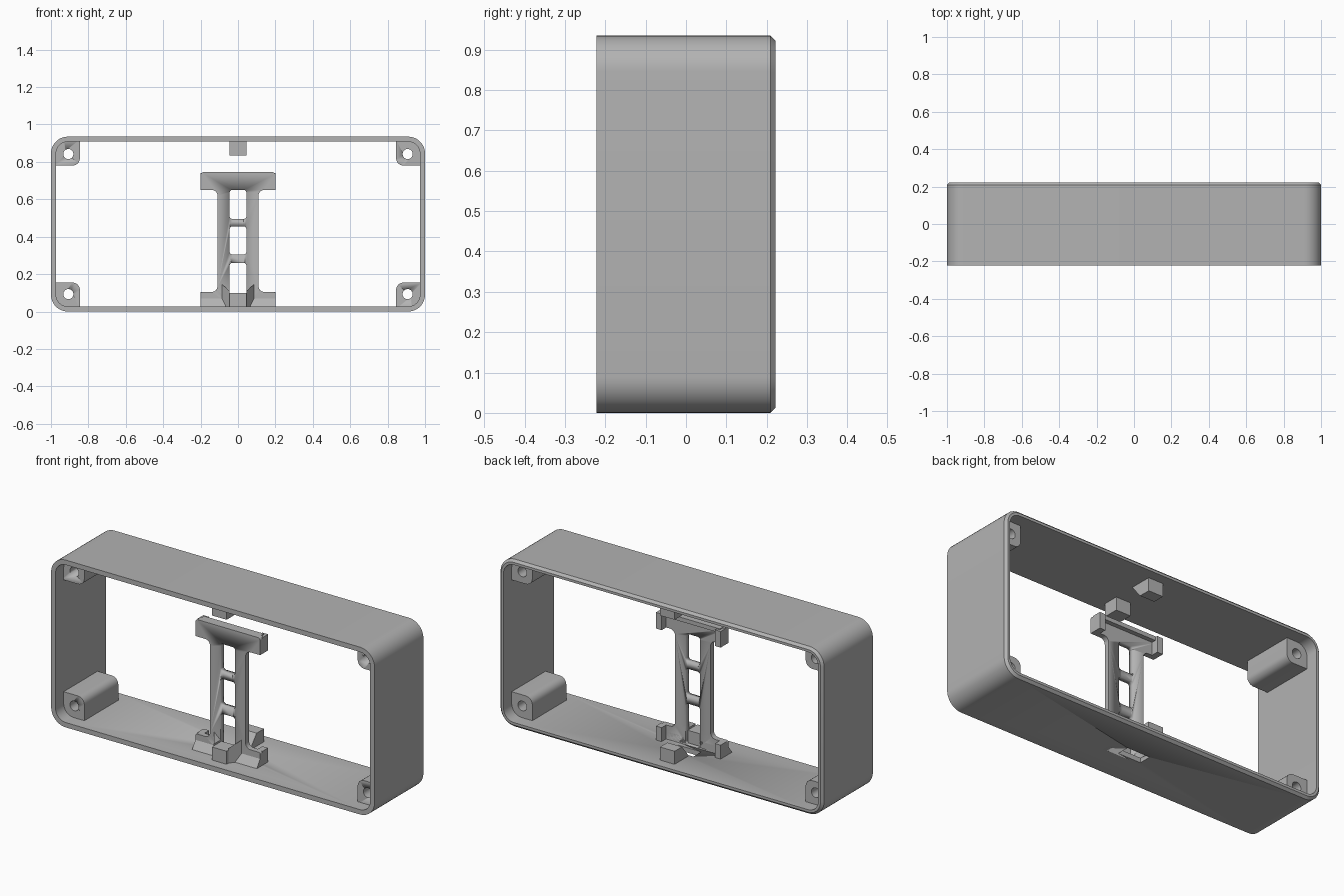
import bpy, bmesh, math
from mathutils import Vector

if "Cube" in bpy.data.objects:
    bpy.data.objects.remove(bpy.data.objects["Cube"], do_unlink=True)

grey = bpy.data.materials.new("light_grey")
grey.use_nodes = True
colour = (0.45, 0.45, 0.45, 1)
grey.diffuse_color = colour
grey.node_tree.nodes["Principled BSDF"].inputs["Base Color"].default_value = colour

H, D, WALL = 0.935, 0.222, 0.027


def finish(name, bm, smooth=True):
    bmesh.ops.recalc_face_normals(bm, faces=bm.faces[:])
    mesh = bpy.data.meshes.new(name)
    bm.to_mesh(mesh)
    bm.free()
    mesh.materials.append(grey)
    obj = bpy.data.objects.new(name, mesh)
    bpy.context.collection.objects.link(obj)
    if smooth:
        bpy.ops.object.select_all(action='DESELECT')
        obj.select_set(True)
        bpy.context.view_layer.objects.active = obj
        bpy.ops.object.shade_smooth_by_angle(angle=math.radians(30))
    return obj


def rounded(points, steps=6):
    """Outline from (x, z, radius) right-angle corners."""
    out = []
    for i, (x, z, r) in enumerate(points):
        p = Vector((x, z))
        if r == 0:
            out.append(p)
            continue
        a = (Vector(points[i - 1][:2]) - p).normalized() * r
        b = (Vector(points[(i + 1) % len(points)][:2]) - p).normalized() * r
        for k in range(steps + 1):
            t = math.pi / 2 * k / steps
            out.append(p + a + b - b * math.cos(t) - a * math.sin(t))
    return out


def rect(x0, x1, z0, z1, r=0.0, steps=6):
    return rounded([(x0, z0, r), (x1, z0, r), (x1, z1, r), (x0, z1, r)], steps)


def prism(name, outline, a, b, along_x=False):
    """Extrude an outline along y, or a (y, z) outline along x."""
    bm = bmesh.new()
    rings = []
    for d in (a, b):
        rings.append([bm.verts.new((d, u, v) if along_x else (u, d, v)) for u, v in outline])
        bm.faces.new(rings[-1])
    n = len(outline)
    for i in range(n):
        j = (i + 1) % n
        bm.faces.new((rings[0][i], rings[0][j], rings[1][j], rings[1][i]))
    return finish(name, bm)


def box(name, x0, x1, y0, y1, z0, z1):
    return prism(name, rect(x0, x1, z0, z1), y0, y1)


def cut(obj, cutter):
    """Subtract the cutter and discard it."""
    mod = obj.modifiers.new("cut", 'BOOLEAN')
    mod.operation, mod.solver, mod.object = 'DIFFERENCE', 'EXACT', cutter
    bpy.context.view_layer.objects.active = obj
    bpy.ops.object.modifier_apply(modifier=mod.name)
    bpy.data.objects.remove(cutter, do_unlink=True)


# Open shell with a bevelled back rim
def shell():
    c = 0.013
    outer = rect(-1, 1, 0, H, 0.09, 10)
    rim = rect(-1 + c, 1 - c, c, H - c, 0.09 - c, 10)
    inner = rect(-1 + WALL, 1 - WALL, WALL, H - WALL, 0.09 - WALL, 10)
    sections = [(outer, -D), (outer, D - c), (rim, D), (inner, D), (inner, -D)]
    bm = bmesh.new()
    rings = [[bm.verts.new((x, y, z)) for x, z in line] for line, y in sections]
    for k, ring in enumerate(rings):
        nxt = rings[(k + 1) % len(rings)]
        for i in range(len(ring)):
            j = (i + 1) % len(ring)
            bm.faces.new((ring[i], ring[j], nxt[j], nxt[i]))
    return finish("case_shell", bm)


case = shell()
cut(case, box("slot_cutter", -0.07, 0.07, -0.035, 0.035, -0.1, 0.06))

# Corner screw posts
for sx, side in ((-1, "right"), (1, "left")):
    for top, level in ((False, "lower"), (True, "upper")):
        flip = lambda z: H - z if top else z
        line = rounded([(sx * 0.985, flip(0.07), 0), (sx * 0.985, flip(0.155), 0),
                        (sx * 0.845, flip(0.155), 0.04), (sx * 0.845, flip(0.015), 0),
                        (sx * 0.93, flip(0.015), 0)])
        post = prism(f"{level}_{side}_screw_post", line, -0.15, 0.15)
        hole = [(sx * 0.907 + 0.027 * math.cos(t * math.tau / 24),
                 flip(0.093) + 0.027 * math.sin(t * math.tau / 24)) for t in range(24)]
        cut(post, prism("hole_cutter", hole, -0.3, 0.3))

# I-shaped bracket plate with three windows
F, P, B = -0.09, -0.06, -0.02
half = [(0.2, 0.02, 0), (0.2, 0.105, 0.01), (0.11, 0.105, 0.03),
        (0.11, 0.65, 0.03), (0.2, 0.65, 0), (0.2, 0.745, 0.015)]
plate = prism("bracket_plate", rounded(half + [(-x, z, r) for x, z, r in reversed(half)]), F, P)
for z0, z1 in ((0.03, 0.26), (0.305, 0.455), (0.495, 0.65)):
    cut(plate, prism("window_cutter", rect(-0.045, 0.045, z0, z1, 0.015), -0.2, 0.1))

# Bracket lip, end hooks, foot wedges and gussets
box("bracket_top_lip", -0.185, 0.185, P - 0.01, -0.035, 0.722, 0.745)
for s, side in ((-1, "right"), (1, "left")):
    x0, x1 = sorted((s * 0.165, s * 0.2))
    prism(f"upper_{side}_hook", rect(x0, x1, 0.65, 0.74), P - 0.01, B)
    prism(f"lower_{side}_hook", rect(x0, x1, 0.02, 0.105), P - 0.01, B)
    w0, w1 = sorted((s * 0.045, s * 0.2))
    prism(f"{side}_foot_wedge", [(-0.12, 0.02), (-0.12, 0.027), (F, 0.07), (P, 0.07), (P, 0.02)],
          w0, w1, along_x=True)
    bm = bmesh.new()
    for x, y, z in ((0.045, -0.15, 0.11), (0.045, F, 0.11), (0.085, F, 0.145)):
        bm.verts.new((s * x, y, z))
        bm.verts.new((s * x, y, 0.02))
    bmesh.ops.convex_hull(bm, input=bm.verts[:])
    finish(f"{side}_gusset", bm, smooth=False)

# Front stops and ramped back catches, on floor and ceiling
for top, level in ((False, "floor"), (True, "ceiling")):
    flip = lambda z: H - z if top else z
    stop = [(-0.165, 0.02), (-0.165, 0.1), (-0.08, 0.1), (-0.08, 0.02)]
    catch = [(0.165, 0.02), (0.165, 0.1), (0.1, 0.1), (0.04, 0.027), (0.04, 0.02)]
    for part, line in (("front_stop", stop), ("back_catch", catch)):
        prism(f"{level}_{part}", [(y, flip(z)) for y, z in line], -0.045, 0.045, along_x=True)
